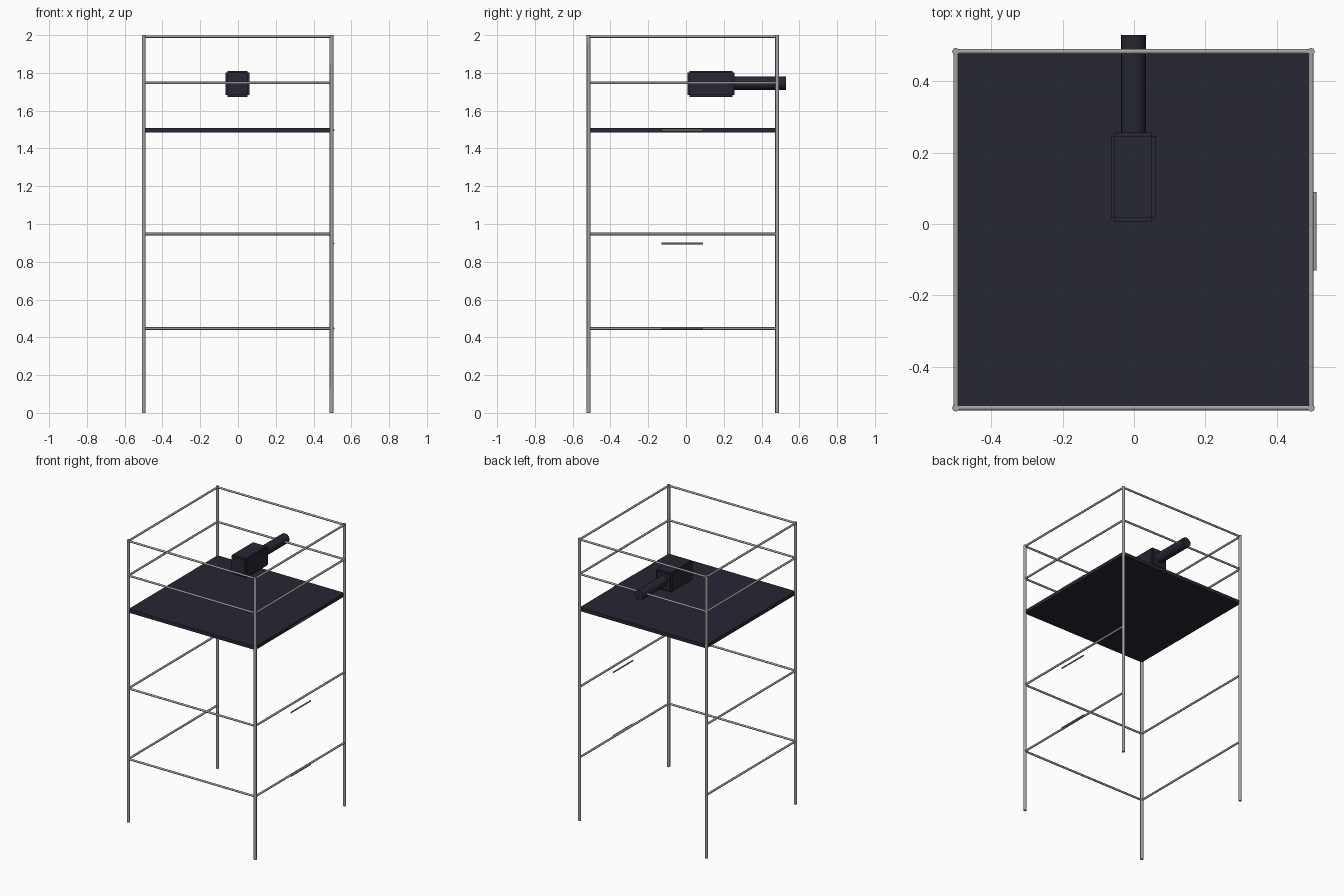
import bpy
import math
from mathutils import Vector

default = bpy.data.objects.get("Cube")
if default:
    bpy.data.objects.remove(default, do_unlink=True)


def material(name, color):
    m = bpy.data.materials.new(name)
    m.use_nodes = True
    m.diffuse_color = color
    m.node_tree.nodes["Principled BSDF"].inputs["Base Color"].default_value = color
    return m


STEEL = material("grey steel", (0.37, 0.37, 0.37, 1))
SLATE = material("dark slate", (0.02, 0.02, 0.033, 1))


def finish(name, mat):
    obj = bpy.context.object
    obj.name = name
    obj.data.materials.append(mat)
    return obj


def rod(name, start, end, radius, mat, sides=8):
    a, b = Vector(start), Vector(end)
    d = b - a
    bpy.ops.mesh.primitive_cylinder_add(
        vertices=sides, radius=radius, depth=d.length, location=(a + b) / 2,
        rotation=d.to_track_quat("Z", "Y").to_euler())
    bpy.ops.object.shade_smooth_by_angle(angle=math.radians(50))
    return finish(name, mat)


def box(name, center, size, mat):
    bpy.ops.mesh.primitive_cube_add(size=1, location=center)
    obj = finish(name, mat)
    obj.scale = size
    return obj


# Frame corners, going round from the front
X0, X1, Y0, Y1 = -0.499, 0.496, -0.515, 0.483
corners = {"front_right": (X0, Y0), "front_left": (X1, Y0),
           "back_left": (X1, Y1), "back_right": (X0, Y1)}
for name, (x, y) in corners.items():
    rod(name + "_post", (x, y, 0), (x, y, 2), 0.0105, STEEL)

# Guard rails all round the top, lower braces on three sides
sides = {"front": ("front_right", "front_left"), "left": ("front_left", "back_left"),
         "back": ("back_left", "back_right"), "right": ("back_right", "front_right")}
for z, label in ((0.447, "lower_brace"), (0.947, "middle_brace"),
                 (1.747, "middle_rail"), (1.992, "top_rail")):
    for side, (a, b) in sides.items():
        if side == "back" and "brace" in label:
            continue
        rod(f"{side}_{label}", (*corners[a], z), (*corners[b], z), 0.007, STEEL)

# Short climbing rungs on the left side
for i, z in enumerate((0.447, 0.897, 1.497)):
    rod(f"rung_{i + 1}", (0.506, -0.13, z), (0.506, 0.09, z), 0.005, STEEL)

# Platform
box("platform", (-0.001, -0.016, 1.497), (X1 - X0, Y1 - Y0, 0.025), SLATE)

# Mounted device: a core with a thin raised panel on every face, and a tube
center = Vector((-0.002, 0.132, 1.742))
core = Vector((0.106, 0.229, 0.118))
for axis, label in enumerate(("side", "end", "top_and_bottom")):
    size = core.copy()
    size[axis] += 0.02
    box(f"housing_{label}_panels", center, size, SLATE)
rod("tube", (-0.002, 0.24, 1.745), (-0.002, 0.53, 1.745), 0.035, SLATE, 16)
